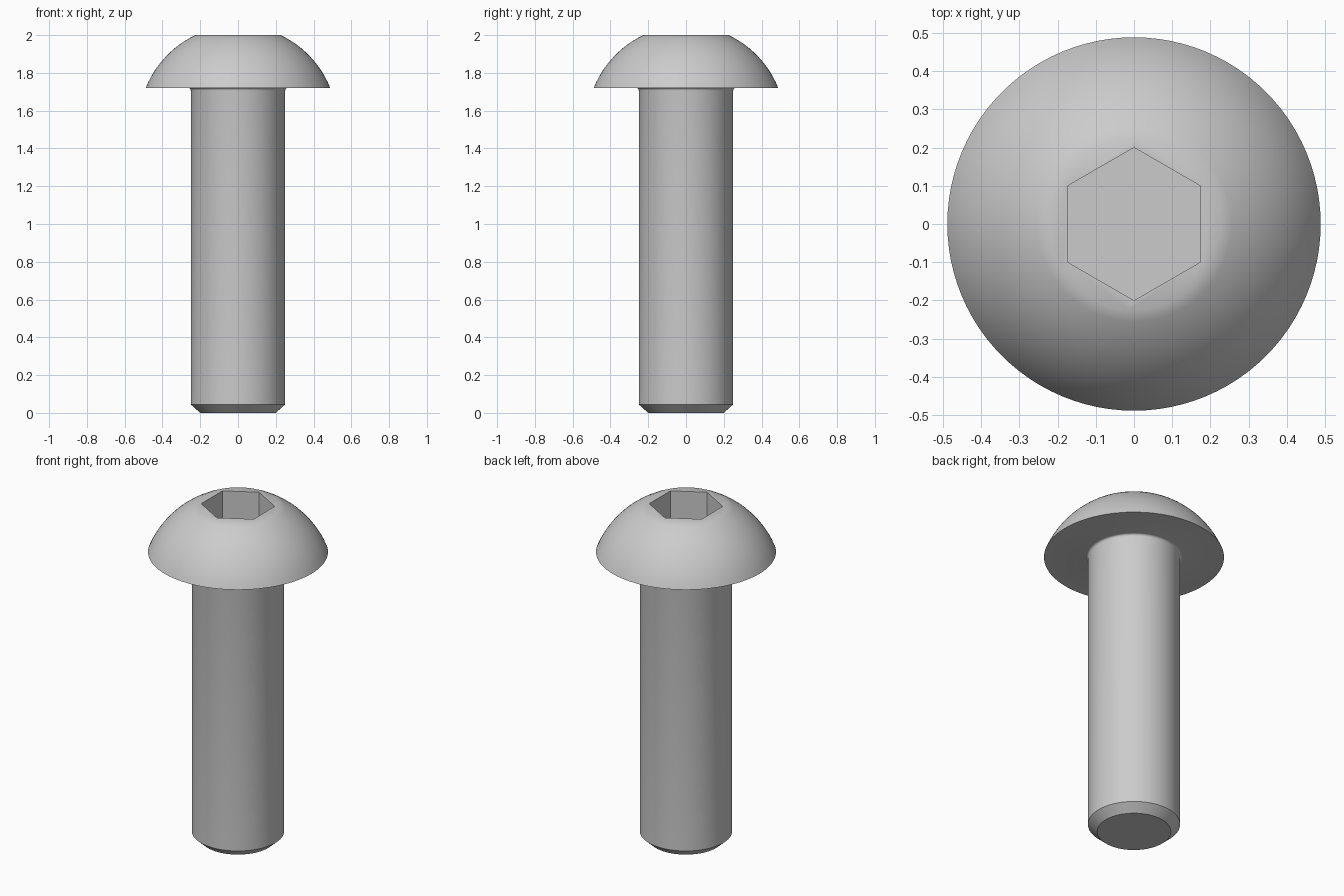
import bpy, bmesh, math

cube = bpy.data.objects.get("Cube")
if cube:
    bpy.data.objects.remove(cube, do_unlink=True)

SEGMENTS = 96
HEAD_BASE, TOP = 1.72, 2.0
SHAFT_R = 0.25
DOME_CENTRE, DOME_R = 1.525, 0.526
FILLET = 0.013
SOCKET_R, SOCKET_DEPTH = 0.2, 0.21

steel = bpy.data.materials.new("steel grey")
steel.use_nodes = True
colour = (0.6, 0.6, 0.6, 1)
steel.diffuse_color = colour
steel.node_tree.nodes["Principled BSDF"].inputs["Base Color"].default_value = colour


def make_object(name, bm):
    bmesh.ops.recalc_face_normals(bm, faces=bm.faces)
    mesh = bpy.data.meshes.new(name)
    bm.to_mesh(mesh)
    bm.free()
    mesh.materials.append(steel)
    obj = bpy.data.objects.new(name, mesh)
    bpy.context.collection.objects.link(obj)
    return obj


def lathe(name, profile):
    """Stack rings of (radius, height) and cap both ends."""
    bm = bmesh.new()
    rings = []
    for r, z in profile:
        angles = [math.tau * i / SEGMENTS for i in range(SEGMENTS)]
        rings.append([bm.verts.new((r * math.cos(a), r * math.sin(a), z)) for a in angles])
    for low, high in zip(rings, rings[1:]):
        for i in range(SEGMENTS):
            j = (i + 1) % SEGMENTS
            bm.faces.new((low[i], low[j], high[j], high[i]))
    bm.faces.new(rings[0])
    bm.faces.new(rings[-1])
    return make_object(name, bm)


# Chamfered shank
profile = [(0.2, 0), (SHAFT_R, 0.045)]

# Small fillet under the head
for i in range(5):
    a = math.pi / 2 * i / 4
    profile.append((SHAFT_R + FILLET * (1 - math.cos(a)),
                    HEAD_BASE - FILLET * (1 - math.sin(a))))

# Domed head with a flat top
start = math.asin((HEAD_BASE - DOME_CENTRE) / DOME_R)
end = math.asin((TOP - DOME_CENTRE) / DOME_R)
for i in range(13):
    a = start + (end - start) * i / 12
    profile.append((DOME_R * math.cos(a), DOME_CENTRE + DOME_R * math.sin(a)))
bolt = lathe("button_head_bolt", profile)

# Hexagonal drive socket
bm = bmesh.new()
bmesh.ops.create_cone(bm, cap_ends=True, segments=6, radius1=SOCKET_R,
                      radius2=SOCKET_R, depth=2 * SOCKET_DEPTH)
# Put the corners on the y axis
corner = max(bm.verts, key=lambda v: v.co.y).co
turn = math.pi / 2 - math.atan2(corner.y, corner.x)
for v in bm.verts:
    a = math.atan2(v.co.y, v.co.x) + turn
    v.co = (SOCKET_R * math.cos(a), SOCKET_R * math.sin(a), v.co.z + TOP)
cutter = make_object("socket_cutter", bm)
cut = bolt.modifiers.new("socket", 'BOOLEAN')
cut.operation = 'DIFFERENCE'
cut.solver = 'EXACT'
cut.object = cutter
bpy.ops.object.select_all(action='DESELECT')
bpy.context.view_layer.objects.active = bolt
bolt.select_set(True)
bpy.ops.object.modifier_apply(modifier=cut.name)
bpy.data.objects.remove(cutter, do_unlink=True)

bpy.ops.object.shade_smooth_by_angle(angle=math.radians(30))
